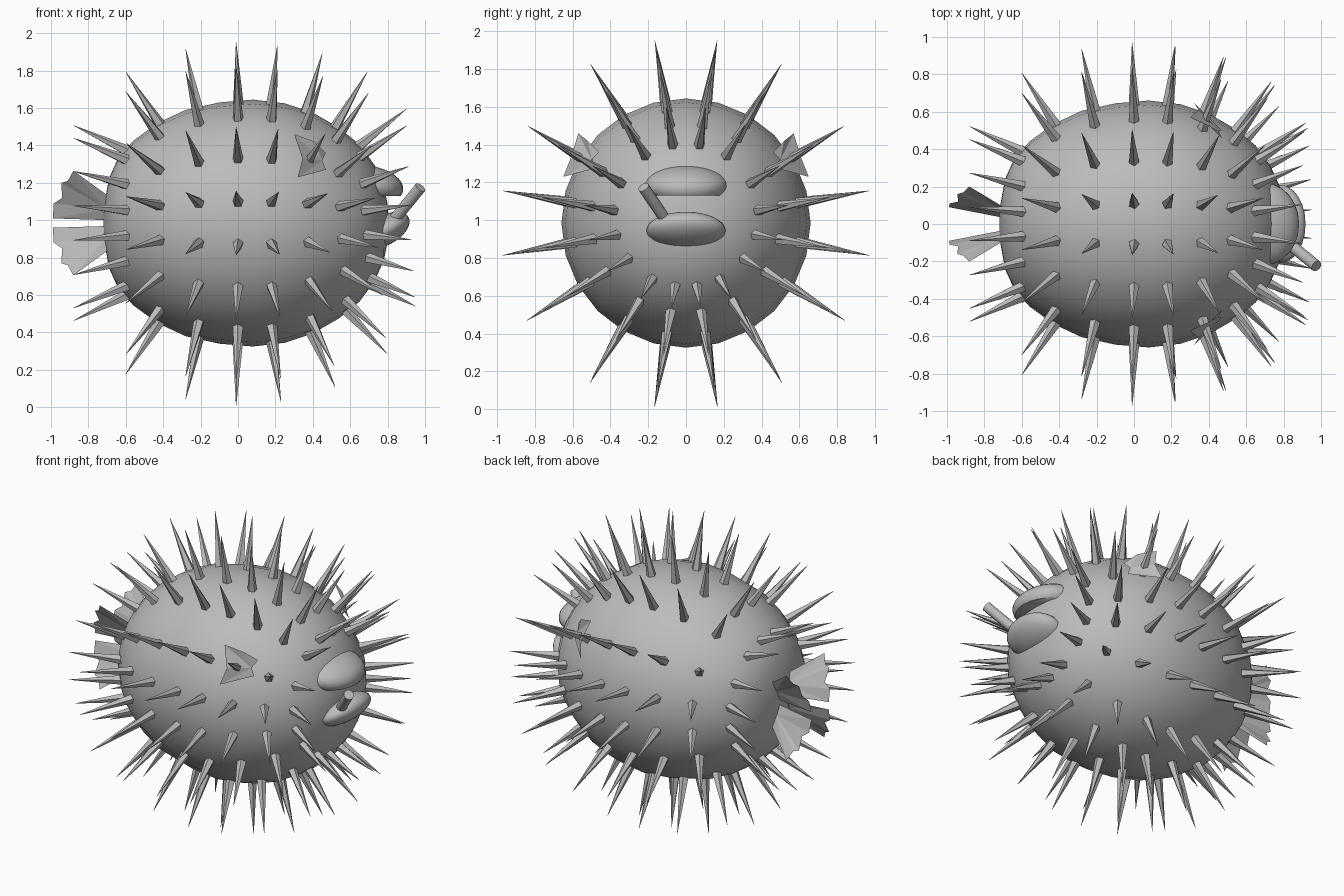
import bpy, bmesh, math
from mathutils import Vector, Matrix

if "Cube" in bpy.data.objects:
    bpy.data.objects.remove(bpy.data.objects["Cube"])

CZ = 0.985  # height of the body axis
grey = bpy.data.materials.new("plain grey")
grey.diffuse_color = (0.5, 0.5, 0.5, 1)
grey.use_nodes = True
grey.node_tree.nodes["Principled BSDF"].inputs["Base Color"].default_value = grey.diffuse_color


def finish(name, bm, smooth_angle=None):
    bmesh.ops.recalc_face_normals(bm, faces=bm.faces)
    mesh = bpy.data.meshes.new(name)
    bm.to_mesh(mesh)
    bm.free()
    mesh.materials.append(grey)
    if smooth_angle:
        for p in mesh.polygons:
            p.use_smooth = True
        mesh.set_sharp_from_angle(angle=math.radians(smooth_angle))
    ob = bpy.data.objects.new(name, mesh)
    bpy.context.collection.objects.link(ob)
    return ob


def around(x, r, angle):
    """Point at a clock angle around the body axis, measured from the top."""
    return Vector((x, r * math.sin(angle), CZ + r * math.cos(angle)))


# Inflated body: profile of (x, radius) turned around the long axis
profile = [(-.715, .1), (-.69, .24), (-.64, .35), (-.56, .44), (-.43, .535),
           (-.28, .605), (-.1, .645), (.08, .66), (.25, .64), (.4, .59),
           (.54, .51), (.65, .42), (.73, .31), (.78, .2), (.8, .1)]
SIDES = 24
bm = bmesh.new()
rings = [[bm.verts.new(around(x, r, math.tau * i / SIDES)) for i in range(SIDES)]
         for x, r in profile]
for a, b in zip(rings, rings[1:]):
    for i in range(SIDES):
        j = (i + 1) % SIDES
        bm.faces.new((a[i], a[j], b[j], b[i]))
for ring, x in ((rings[0], -.72), (rings[-1], .805)):
    pole = bm.verts.new((x, 0, CZ))
    for i in range(SIDES):
        bm.faces.new((ring[i], ring[(i + 1) % SIDES], pole))
finish("body", bm, 60)


def body_radius(x):
    for (x0, r0), (x1, r1) in zip(profile, profile[1:]):
        if x0 <= x <= x1:
            return r0 + (r1 - r0) * (x - x0) / (x1 - x0)
    return 0.1


def add_cone(bm, start, end, r1, r2, sides):
    d = end - start
    m = Matrix.Translation((start + end) / 2) @ d.to_track_quat('Z', 'Y').to_matrix().to_4x4()
    bmesh.ops.create_cone(bm, cap_ends=True, segments=sides, radius1=r1,
                          radius2=r2, depth=d.length, matrix=m)


# Spines: rings of sixteen, the front rings leaning between top and belly
# (base x, tip x, tip radius) at the top, then at the belly
spine_rings = [
    ((-.60, -.88, .53), (-.60, -.88, .53)),
    ((-.42, -.60, .82), (-.42, -.60, .82)),
    ((-.21, -.28, .945), (-.21, -.28, .955)),
    ((0, -.01, .98), (0, -.01, .99)),
    ((.18, .21, .96), (.18, .23, .97)),
    ((.36, .45, .92), (.39, .52, .89)),
    ((.52, .69, .82), (.58, .80, .71)),
    ((.65, .90, .62), (.71, .95, .45)),
]
quarter = [9.7, 31, 58.5, 80]
clock = quarter + [180 - a for a in quarter]
clock += [-a for a in clock]
bm = bmesh.new()
for top, belly in spine_rings:
    for deg in clock:
        ang = math.radians(deg)
        t = (1 - math.cos(ang)) / 2
        bx, tx, tr = [p + (q - p) * t for p, q in zip(top, belly)]
        base, tip = around(bx, body_radius(bx), ang), around(tx, tr, ang)
        base -= (tip - base).normalized() * 0.02
        add_cone(bm, base, tip, 0.031, 0.001, 5)
finish("spines", bm, 30)


# Lips: stretched spheres, the upper one cut flat underneath
def lip(name, centre, size, tilt, floor=None):
    bm = bmesh.new()
    m = (Matrix.Translation(centre) @ Matrix.Rotation(math.radians(tilt), 4, 'Y')
         @ Matrix.Diagonal((*size, 1)))
    bmesh.ops.create_uvsphere(bm, u_segments=24, v_segments=16, radius=1, matrix=m)
    if floor is not None:
        geom = bm.verts[:] + bm.edges[:] + bm.faces[:]
        bmesh.ops.bisect_plane(bm, geom=geom, plane_co=(0, 0, floor),
                               plane_no=(0, 0, -1), clear_outer=True)
        bmesh.ops.holes_fill(bm, edges=[e for e in bm.edges if e.is_boundary])
    finish(name, bm, 45)


lip("upper_lip", (.70, 0, 1.185), (.185, .22, .105), 8, 1.13)
lip("lower_lip", (.78, 0, .945), (.15, .21, .08), -28)

# Rolled stick held in the corner of the mouth
bm = bmesh.new()
add_cone(bm, Vector((.80, -.08, .96)), Vector((.975, -.225, 1.175)), .031, .031, 12)
finish("mouth_stick", bm, 40)


def fan(bm, hub, outline, side, up=1):
    """Ragged fin: triangles from a hub point to an outer edge."""
    place = lambda p: bm.verts.new((p[0], p[1] * side, CZ + (p[2] - CZ) * up))
    h, pts = place(hub), [place(p) for p in outline]
    for a, b in zip(pts, pts[1:]):
        bm.faces.new((h, a, b))


# Side fins, mirrored
fin = [(.47, .50, 1.27), (.32, .65, 1.23), (.345, .61, 1.33), (.30, .57, 1.46),
       (.41, .52, 1.42), (.47, .46, 1.36)]
for side, name in ((-1, "right_side_fin"), (1, "left_side_fin")):
    bm = bmesh.new()
    fan(bm, (.45, .50, 1.32), fin, side)
    finish(name, bm)

# Tail: four ragged plates spreading in a cross
tail = [(-.68, .03, 1.0), (-.99, .09, 1.01), (-.985, .11, 1.09), (-.94, .12, 1.12),
        (-.945, .16, 1.20), (-.91, .17, 1.21), (-.88, .20, 1.265), (-.68, .08, 1.12)]
bm = bmesh.new()
for side in (-1, 1):
    for up in (-1, 1):
        fan(bm, (-.70, .06, 1.06), tail, side, up)
finish("tail_fin", bm)
